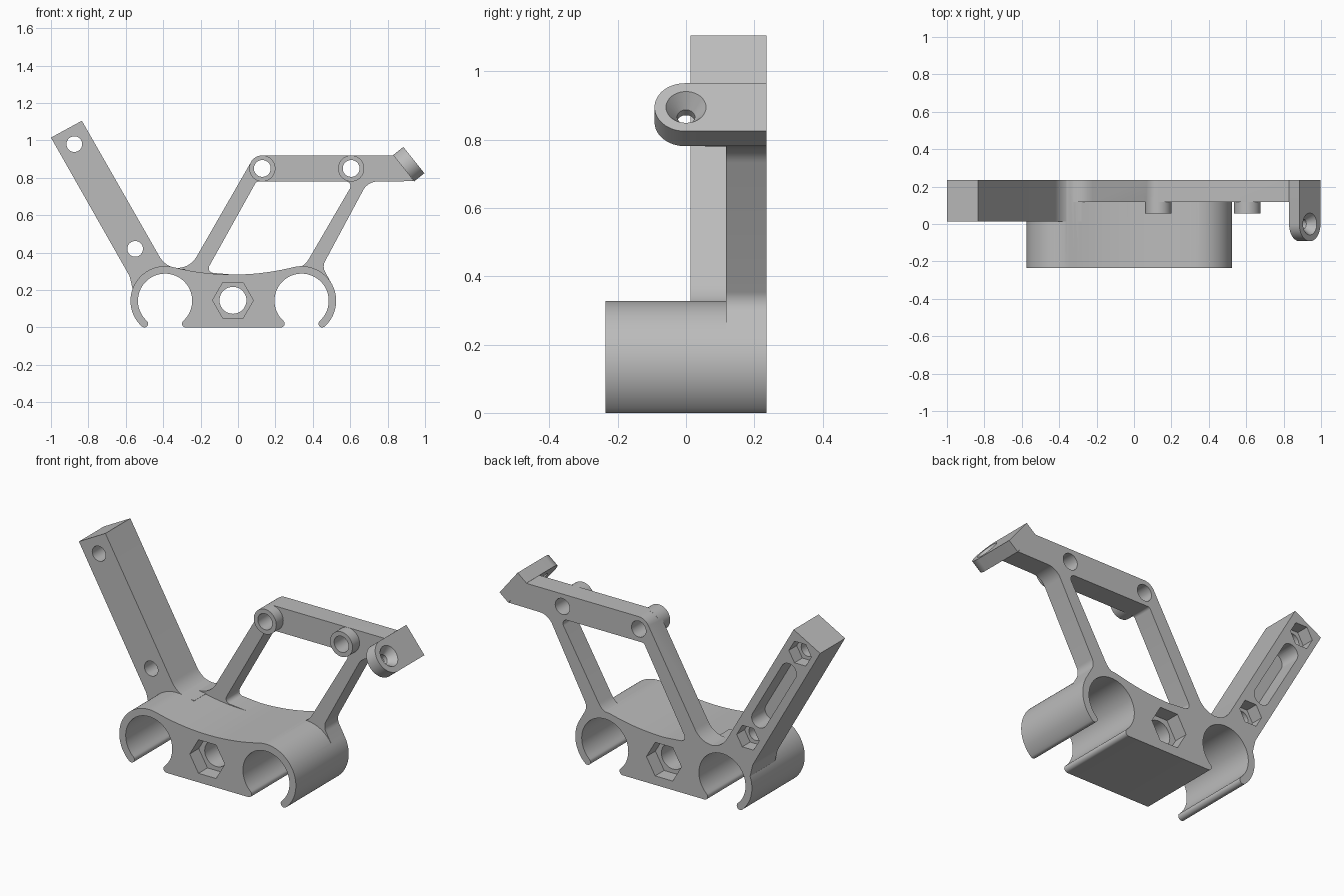
import bpy
import bmesh
from math import sin, cos, tan, pi, radians, atan2
from mathutils import Vector, Matrix

cube = bpy.data.objects.get("Cube")
if cube:
    bpy.data.objects.remove(cube, do_unlink=True)

grey = bpy.data.materials.new("light grey plastic")
grey.use_nodes = True
grey.diffuse_color = (0.5, 0.5, 0.5, 1)
grey.node_tree.nodes["Principled BSDF"].inputs["Base Color"].default_value = (0.5, 0.5, 0.5, 1)

BACK = 0.235
FRONT = -0.235
PLATE = 0.117


def arc(c, r, a0, a1, n=24):
    """Points on an arc, angles in degrees."""
    steps = [radians(a0 + (a1 - a0) * i / n) for i in range(n + 1)]
    return [(c[0] + r * cos(a), c[1] + r * sin(a)) for a in steps]


def ring(c, r, n=40, start=0):
    return arc(c, r, start, start + 360, n)[:-1]


def rounded(corners, n=10):
    """Polygon from (u, v, radius) corners, each filleted by its radius."""
    pts = []
    for i, (x, z, r) in enumerate(corners):
        p = Vector((x, z))
        if r == 0:
            pts.append((x, z))
            continue
        u = (Vector(corners[i - 1][:2]) - p).normalized()
        v = (Vector(corners[(i + 1) % len(corners)][:2]) - p).normalized()
        half = u.angle(v) / 2
        c = p + (u + v).normalized() * r / sin(half)
        s, e = p + u * r / tan(half) - c, p + v * r / tan(half) - c
        a0 = atan2(s.y, s.x)
        turn = (atan2(e.y, e.x) - a0 + pi) % (2 * pi) - pi
        for k in range(n + 1):
            a = a0 + turn * k / n
            pts.append((c.x + r * cos(a), c.y + r * sin(a)))
    return pts


def finish(name, bm):
    bmesh.ops.recalc_face_normals(bm, faces=bm.faces)
    me = bpy.data.meshes.new(name)
    bm.to_mesh(me)
    bm.free()
    me.materials.append(grey)
    ob = bpy.data.objects.new(name, me)
    bpy.context.collection.objects.link(ob)
    return ob


def prism(name, pts, w0, w1, place=lambda u, v, w: (u, w, v)):
    """Outline in the u, v plane extruded from w0 to w1."""
    bm = bmesh.new()
    low = [bm.verts.new(place(u, v, w0)) for u, v in pts]
    high = [bm.verts.new(place(u, v, w1)) for u, v in pts]
    bm.faces.new(low)
    bm.faces.new(high)
    for i in range(len(pts)):
        bm.faces.new((low[i - 1], low[i], high[i], high[i - 1]))
    return finish(name, bm)


def combine(target, other, operation):
    mod = target.modifiers.new(operation, 'BOOLEAN')
    mod.operation = operation
    mod.solver = 'EXACT'
    mod.object = other
    bpy.context.view_layer.update()
    bpy.context.view_layer.objects.active = target
    with bpy.context.temp_override(object=target, active_object=target):
        bpy.ops.object.modifier_apply(modifier=mod.name)
    bpy.data.objects.remove(other, do_unlink=True)


# Double clamp: half outline, mirrored about its middle
MID, HALF = -0.025, 0.365
clip = (-HALF, 0.145)
left_tip, inner_tip = arc(clip, 0.165, 228, 312, 1)
dip = 1.318
half = arc((0, 0.285 + dip), dip, 270, 256, 12)
half += arc(clip, 0.185, 76, 228, 36)[1:]
half += arc(left_tip, 0.02, 228, 408, 10)[1:]
half += arc(clip, 0.145, 228, -48, 48)[1:]
half += arc(inner_tip, 0.02, 132, 270, 8)[1:]
floor = min(z for x, z in half)
half = [(x, z - floor) for x, z in half]
outline = [(MID + x, z) for x, z in half] + [(MID - x, z) for x, z in reversed(half[1:])]
bracket = prism("bracket", outline, FRONT, BACK)

# Deep leaning arm
arm = prism("arm", rounded([
    (-1, 1.015, 0), (-0.835, 1.105, 0), (-0.385, 0.318, 0.13), (-0.28, 0.312, 0),
    (-0.3, 0.29, 0), (-0.39, 0.308, 0), (-0.47, 0.288, 0), (-0.53, 0.225, 0),
    (-0.562, 0.2, 0), (-0.58, 0.275, 0.06)]), 0.013, BACK)

# Thin four-sided frame with its window
frame = prism("frame", rounded([
    (0.94, 0.782, 0), (0.835, 0.92, 0), (0.09, 0.92, 0.07), (-0.256, 0.318, 0.12),
    (-0.36, 0.318, 0), (-0.3, 0.29, 0), (-0.2, 0.2, 0), (0.15, 0.2, 0),
    (0.25, 0.285, 0), (0.34, 0.31, 0), (0.43, 0.284, 0), (0.485, 0.225, 0),
    (0.5, 0.235, 0), (0.45, 0.325, 0.06), (0.694, 0.78, 0.09)]), PLATE, BACK)
window = prism("window", rounded([
    (-0.172, 0.295, 0.025), (0, 0.28, 0), (0.15, 0.285, 0), (0.355, 0.325, 0.1),
    (0.62, 0.78, 0.025), (0.098, 0.78, 0.02)]), 0, 0.4)
combine(frame, window, 'DIFFERENCE')

# Slanted mounting tab with a round end
centre = Vector((0.913, 0, 0.873))
along = Vector((0.625, 0, -0.78)).normalized()
normal = Vector((0.78, 0, 0.625)).normalized()


def on_tab(u, v, w):
    return centre + along * u + Vector((0, v, 0)) + normal * w


tab = prism("tab", rounded([
    (-0.09, BACK, 0), (0.09, BACK, 0), (0.09, -0.092, 0.0895), (-0.09, -0.092, 0.0895)], 20),
    -0.035, 0.035, on_tab)

for part in (arm, frame, tab):
    combine(bracket, part, 'UNION')

# Round bosses on the top bar, then their holes
bosses = [(0.13, 0.85), (0.605, 0.85)]
for c in bosses:
    combine(bracket, prism("boss", ring(c, 0.07), 0.055, PLATE + 0.03), 'UNION')

cutters = [prism("boss_hole", ring(c, 0.045), -0.5, 0.5) for c in bosses]

# Clamp bolt hole with a hexagonal pocket at each end
bolt = (-0.027, 0.145)
cutters.append(prism("bolt_hole", ring(bolt, 0.072), -0.5, 0.5))
for a, b in ((-0.5, FRONT + 0.08), (BACK - 0.08, 0.5)):
    cutters.append(prism("bolt_pocket", ring(bolt, 0.109, 6), a, b))

# Arm holes with nut pockets and a slot between them at the back
arm_holes = [(-0.875, 0.98), (-0.55, 0.42)]
for c in arm_holes:
    cutters.append(prism("arm_hole", ring(c, 0.042, 32), -0.5, 0.5))
    cutters.append(prism("nut_pocket", ring(c, 0.07, 6, 120), BACK - 0.07, 0.5))
lean = Matrix.Rotation(radians(120), 2)
slot = rounded([(-0.23, -0.048, 0.0475), (0.23, -0.048, 0.0475),
                (0.23, 0.048, 0.0475), (-0.23, 0.048, 0.0475)])
slot = [Vector((-0.7125, 0.7)) + lean @ Vector(p) for p in slot]
cutters.append(prism("arm_slot", slot, BACK - 0.12, 0.5))

# Countersunk screw hole in the tab
cutters.append(prism("screw_hole", ring((0, 0), 0.026, 32), -0.1, 0.1, on_tab))
bm = bmesh.new()
bmesh.ops.create_cone(bm, cap_ends=True, segments=40, radius1=0.026, radius2=0.066, depth=0.055)
bm.transform(Matrix.Translation(centre + normal * 0.0175) @ normal.to_track_quat('Z', 'Y').to_matrix().to_4x4())
cutters.append(finish("countersink", bm))

for cutter in cutters:
    combine(bracket, cutter, 'DIFFERENCE')

# Smooth the round walls, keep the edges crisp
bpy.ops.object.select_all(action='DESELECT')
bracket.select_set(True)
bpy.context.view_layer.objects.active = bracket
bpy.ops.object.shade_smooth_by_angle(angle=radians(30))
